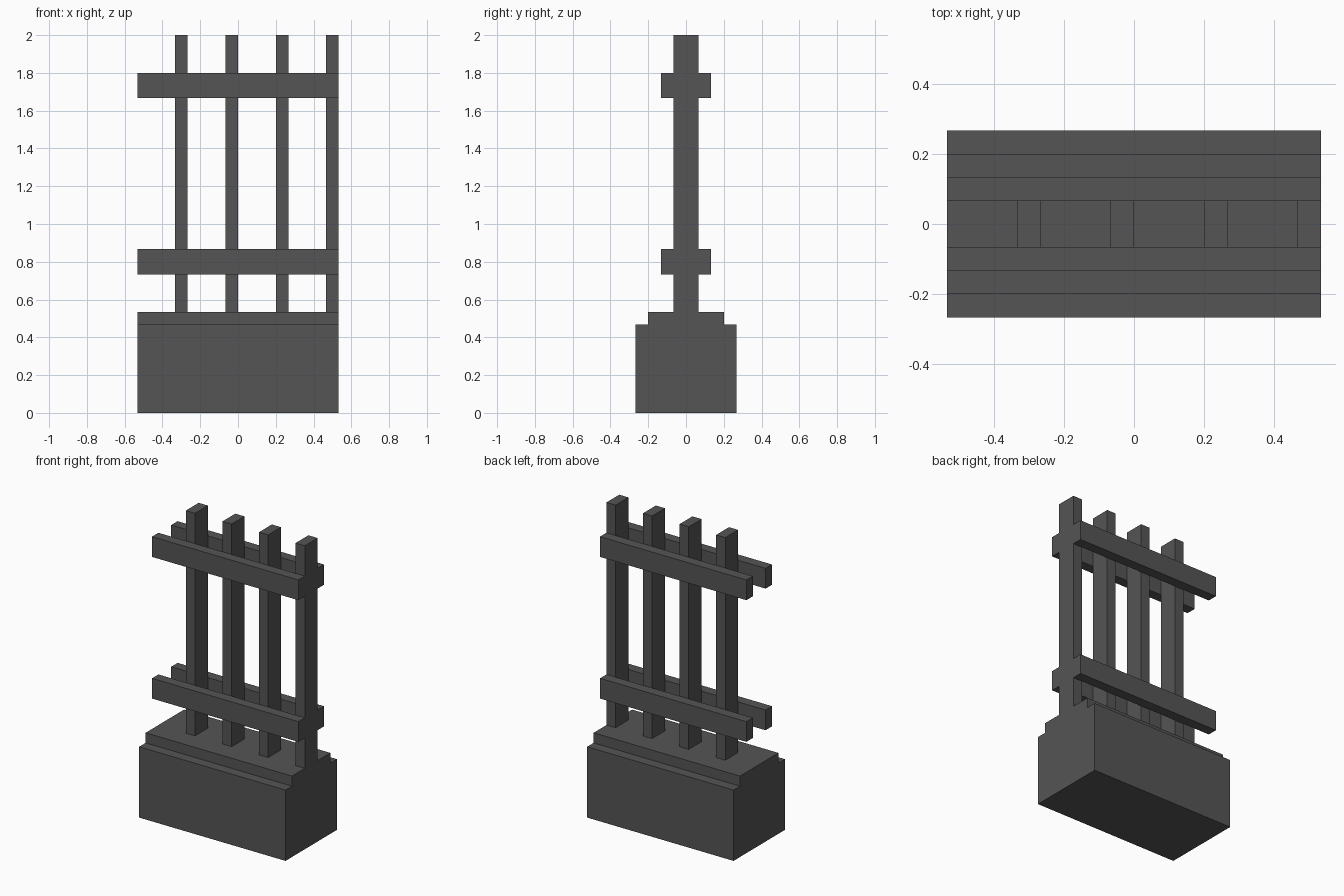
import bpy
import bmesh

if "Cube" in bpy.data.objects:
    bpy.data.objects.remove(bpy.data.objects["Cube"])

U = 1 / 15  # model grid unit

iron = bpy.data.materials.new("dark grey")
iron.diffuse_color = (0.09, 0.09, 0.09, 1)
iron.use_nodes = True
iron.node_tree.nodes["Principled BSDF"].inputs["Base Color"].default_value = iron.diffuse_color


def finish(name, bm):
    bmesh.ops.recalc_face_normals(bm, faces=bm.faces)
    me = bpy.data.meshes.new(name)
    bm.to_mesh(me)
    bm.free()
    me.materials.append(iron)
    ob = bpy.data.objects.new(name, me)
    bpy.context.collection.objects.link(ob)
    return ob


def box(name, x, y, z):
    """Box from (min, max) ranges in grid units."""
    bm = bmesh.new()
    bmesh.ops.create_cube(bm, size=1)
    for v in bm.verts:
        v.co = [U * (r[1] if c > 0 else r[0]) for c, r in zip(v.co, (x, y, z))]
    return finish(name, bm)


# Stepped base: profile in y/z extruded along x
profile = [(-4, 0), (4, 0), (4, 7), (3, 7), (3, 8), (-3, 8), (-3, 7), (-4, 7)]
bm = bmesh.new()
face = bm.faces.new([bm.verts.new((-8 * U, y * U, z * U)) for y, z in profile])
ext = bmesh.ops.extrude_face_region(bm, geom=[face], use_keep_orig=True)
for g in ext["geom"]:
    if isinstance(g, bmesh.types.BMVert):
        g.co.x = 8 * U
finish("stepped_base", bm)

# Upright bars, spaced so that segments tile along x
for i in range(4):
    x = -5 + 4 * i
    box(f"upright_bar_{i + 1}", (x, x + 1), (-1, 1), (8, 30))

# Paired rails clamping the bars front and back
for level, z in (("lower", (11, 13)), ("upper", (25, 27))):
    box(f"{level}_front_rail", (-8, 8), (-2, -1), z)
    box(f"{level}_back_rail", (-8, 8), (1, 2), z)
